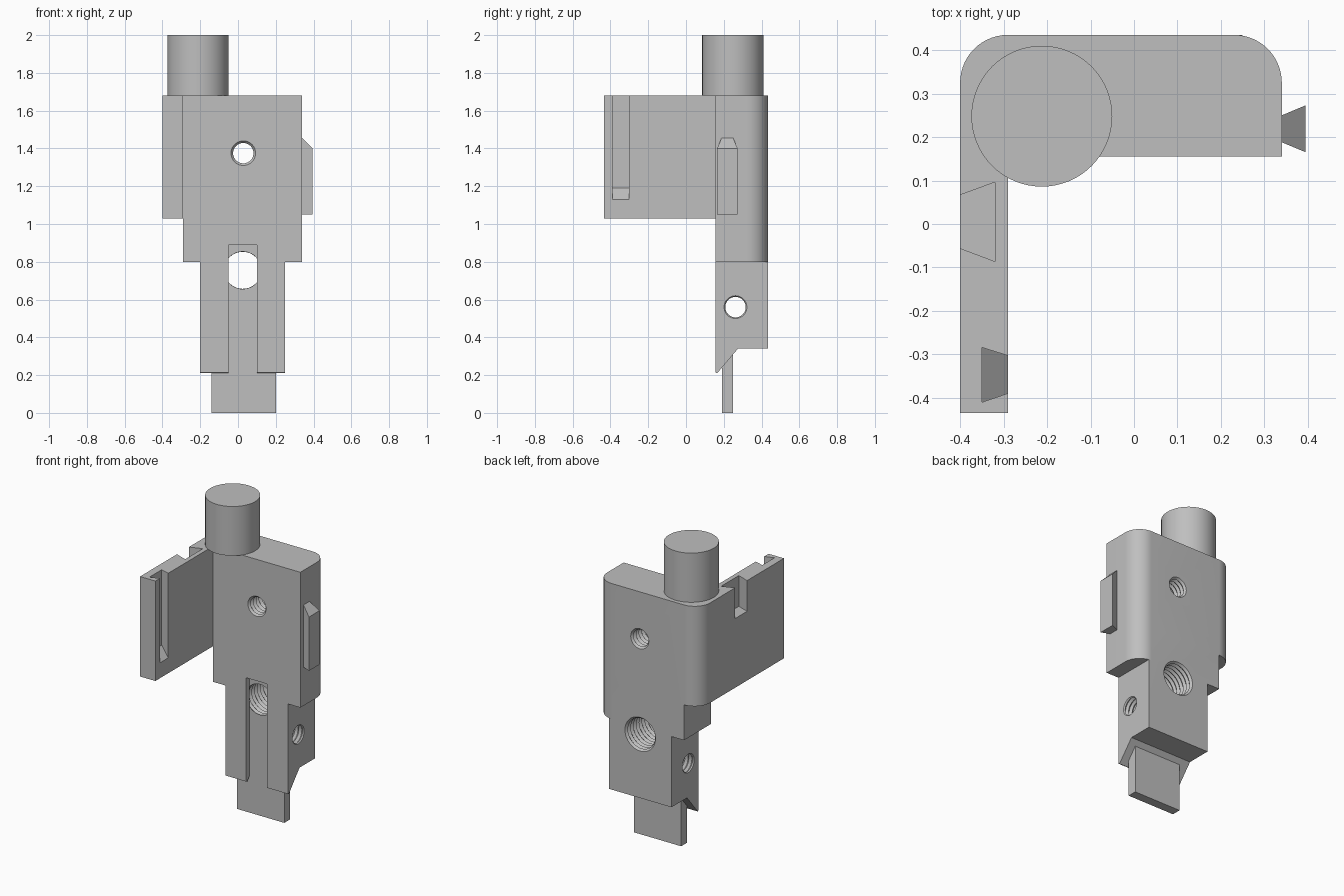
import bpy, bmesh, math

if "Cube" in bpy.data.objects:
    bpy.data.objects.remove(bpy.data.objects["Cube"], do_unlink=True)

grey = bpy.data.materials.new("plain_grey")
grey.use_nodes = True
colour = (0.52, 0.52, 0.52, 1)
grey.diffuse_color = colour
grey.node_tree.nodes["Principled BSDF"].inputs["Base Color"].default_value = colour


def loft(name, loops):
    """Solid skinned through matching closed loops of 3D points."""
    bm = bmesh.new()
    rings = [[bm.verts.new(p) for p in loop] for loop in loops]
    n = len(rings[0])
    for a, b in zip(rings, rings[1:]):
        for i in range(n):
            j = (i + 1) % n
            bm.faces.new((a[i], a[j], b[j], b[i]))
    bm.faces.new(rings[0])
    bm.faces.new(rings[-1])
    bmesh.ops.recalc_face_normals(bm, faces=bm.faces)
    mesh = bpy.data.meshes.new(name)
    bm.to_mesh(mesh)
    bm.free()
    mesh.materials.append(grey)
    obj = bpy.data.objects.new(name, mesh)
    bpy.context.collection.objects.link(obj)
    return obj


def prism(name, outline, z0, z1):
    return loft(name, [[(x, y, z) for x, y in outline] for z in (z0, z1)])


def box(name, x0, x1, y0, y1, z0, z1):
    return prism(name, [(x0, y0), (x1, y0), (x1, y1), (x0, y1)], z0, z1)


def arc(cx, cy, r, start, end, steps=14):
    angles = [math.radians(start + (end - start) * i / steps) for i in range(steps + 1)]
    return [(cx + r * math.cos(a), cy + r * math.sin(a)) for a in angles]


def thread(name, axis, centre, radius, start, end, pitch=0.028, depth=0.012):
    """Ridged cutter for a threaded hole along x or y."""
    count = 2 * round((end - start) / pitch)
    loops = []
    for k in range(count + 1):
        t = start + (end - start) * k / count
        ring = arc(centre[0], centre[1], radius + depth * (k % 2), 0, 360, 40)[:-1]
        loops.append([(t, u, v) if axis == "x" else (u, t, v) for u, v in ring])
    return loft(name, loops)


def combine(target, other, operation):
    other.hide_render = True
    mod = target.modifiers.new(operation.lower(), "BOOLEAN")
    mod.operation, mod.solver, mod.object = operation, "EXACT", other
    bpy.context.view_layer.objects.active = target
    bpy.ops.object.modifier_apply(modifier=mod.name)
    bpy.data.objects.remove(other, do_unlink=True)


def smooth(obj):
    bpy.ops.object.select_all(action="DESELECT")
    obj.select_set(True)
    bpy.context.view_layer.objects.active = obj
    bpy.ops.object.shade_smooth_by_angle(angle=math.radians(25))


FRONT, BACK, LEFT, RIGHT = 0.155, 0.435, 0.34, -0.29
rounded = arc(LEFT - 0.11, BACK - 0.11, 0.11, 0, 90)

# L-shaped upper block with the side wing
wing = [(-0.4, -0.435), (RIGHT, -0.435), (RIGHT, FRONT), (LEFT, FRONT)]
body = prism("body", wing + rounded + arc(RIGHT, BACK - 0.11, 0.11, 90, 180), 1.03, 1.68)

# Middle block below the wing
middle = prism("middle_block", [(RIGHT, FRONT), (LEFT, FRONT)] + rounded + [(RIGHT, BACK)], 0.8, 1.03)
combine(body, middle, "UNION")

# Narrow lower block with a sloping underside
side = [(FRONT, 0.215), (0.165, 0.21), (0.275, 0.34), (BACK, 0.34), (BACK, 0.8), (FRONT, 0.8)]
lower = loft("lower_block", [[(x, y, z) for y, z in side] for x in (-0.2, 0.25)])
combine(body, lower, "UNION")

# Threaded holes
combine(body, thread("large_hole", "y", (0.025, 0.755), 0.098, 0.189, 0.45), "DIFFERENCE")
combine(body, thread("small_hole", "y", (0.028, 1.375), 0.054, 0.14, 0.45), "DIFFERENCE")
combine(body, thread("cross_hole", "x", (0.262, 0.56), 0.054, -0.22, 0.27), "DIFFERENCE")

# Front groove above the blade
combine(body, box("front_groove", -0.05, 0.1, 0.1, 0.19, 0.1, 0.89), "DIFFERENCE")

# Dovetail slots on the outside and inside of the wing
outer = [(-0.41, -0.052), (-0.32, -0.086), (-0.32, 0.096), (-0.41, 0.063)]
combine(body, prism("outer_slot", outer, 1.48, 1.75), "DIFFERENCE")
inner = [(-0.35, -0.41), (-0.28, -0.386), (-0.28, -0.306), (-0.35, -0.284)]
ramp = [(x, y, 1.19 - (x + 0.35)) for x, y in inner]
combine(body, loft("inner_slot", [ramp, [(x, y, 1.75) for x, y in inner]]), "DIFFERENCE")
smooth(body)

# Blade at the bottom
box("blade", -0.14, 0.2, 0.19, 0.25, 0, 0.4)

# Dovetail key with a sloped top
key = [(LEFT, 0.188), (0.395, 0.165), (0.395, 0.273), (LEFT, 0.25)]
loft("side_key", [[(x, y, 1.05) for x, y in key],
                  [(x, y, 1.455 - (x - LEFT)) for x, y in key]])

# Round post on top
post = prism("post", arc(-0.212, 0.248, 0.162, 0, 360, 64)[:-1], 1.68, 2)
smooth(post)
